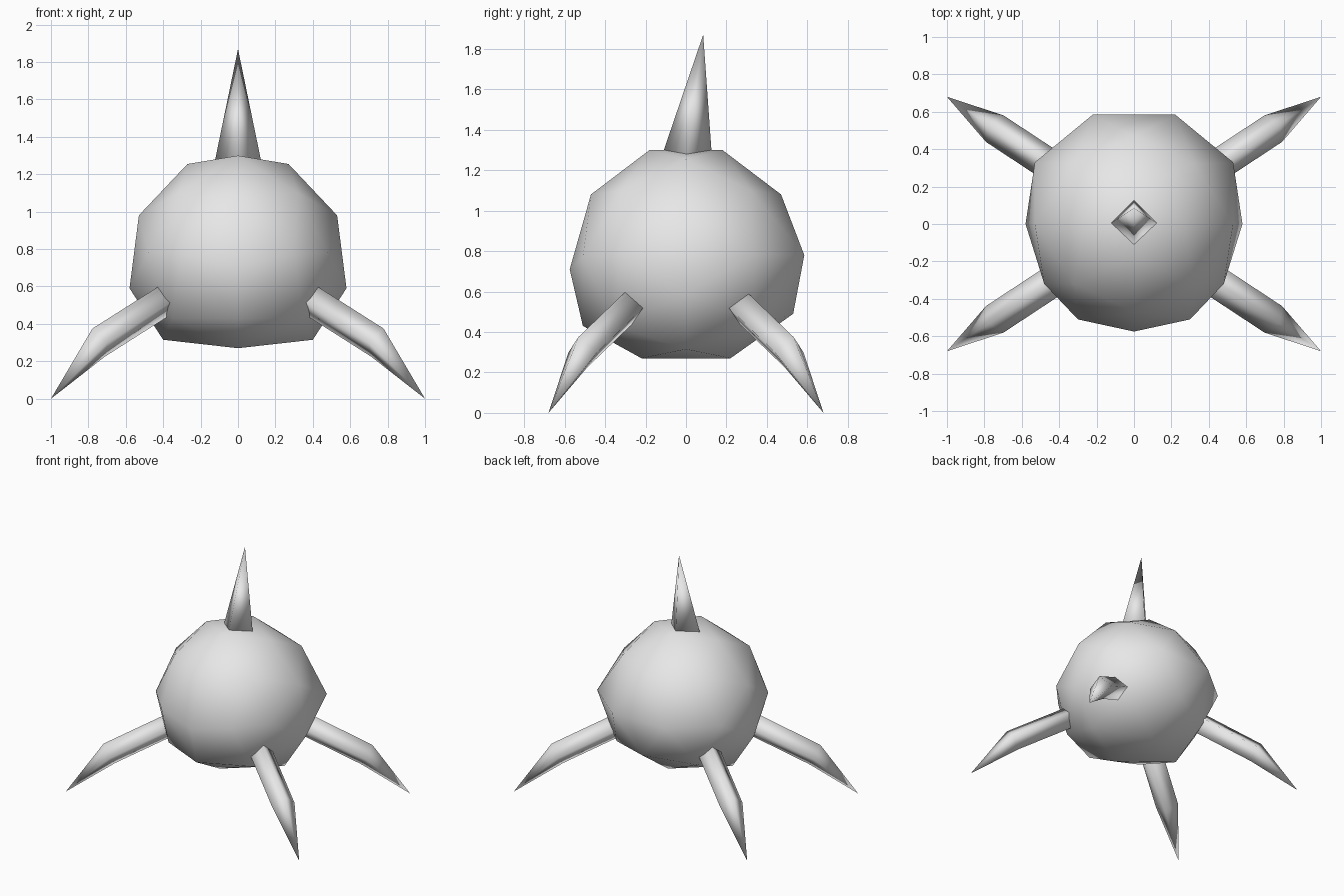
import bpy
import bmesh
import math
from mathutils import Vector

cube = bpy.data.objects.get("Cube")
if cube:
    bpy.data.objects.remove(cube, do_unlink=True)

grey = bpy.data.materials.new("plain_grey")
grey.use_nodes = True
grey.diffuse_color = (0.8, 0.8, 0.8, 1)
grey.node_tree.nodes["Principled BSDF"].inputs["Base Color"].default_value = (0.8, 0.8, 0.8, 1)


def finish(name, bm):
    """Turn a bmesh into a smooth grey object."""
    bmesh.ops.recalc_face_normals(bm, faces=bm.faces)
    for face in bm.faces:
        face.smooth = True
    mesh = bpy.data.meshes.new(name)
    bm.to_mesh(mesh)
    bm.free()
    mesh.materials.append(grey)
    obj = bpy.data.objects.new(name, mesh)
    bpy.context.collection.objects.link(obj)
    return obj


def spike(name, rings, tip, side, up):
    """Four-sided spike: rings of (centre, radius) closed by a pointed tip."""
    bm = bmesh.new()
    loops = []
    for centre, radius in rings:
        loop = []
        for k in range(4):
            a = k * math.pi / 2
            offset = side * math.cos(a) + up * math.sin(a)
            loop.append(bm.verts.new(Vector(centre) + offset * radius))
        loops.append(loop)
    point = bm.verts.new(tip)
    bm.faces.new(loops[0])
    for k in range(4):
        n = (k + 1) % 4
        for low, high in zip(loops, loops[1:]):
            bm.faces.new((low[k], low[n], high[n], high[k]))
        bm.faces.new((loops[-1][k], loops[-1][n], point))
    return finish(name, bm)


# Body: faceted ball, given as one half and mirrored across x
half = [
    (0, -0.18, 1.30), (0, 0.18, 1.30),          # crown
    (0, -0.22, 0.27), (0, 0.22, 0.27),          # underside
    (0, -0.47, 1.08), (0, 0.47, 1.08),          # upper front and back
    (0, -0.51, 0.43), (0, 0.53, 0.49),          # lower front and back
    (0, -0.575, 0.71),                          # front point
    (0.30, -0.51, 0.77), (0.22, 0.585, 0.78),   # front and back edges
    (0.27, 0, 1.255), (0.40, 0, 0.315),         # shoulders and hips
    (0.53, 0, 0.98), (0.58, 0, 0.59),           # side edges
    (0.48, -0.32, 0.78), (0.53, 0.33, 0.78),    # side corners
    (0.32, -0.32, 1.10), (0.32, 0.32, 1.10),
    (0.35, -0.35, 0.43), (0.35, 0.35, 0.44),
]
bm = bmesh.new()
for x, y, z in half:
    bm.verts.new((x, y, z))
    if x:
        bm.verts.new((-x, y, z))
hull = bmesh.ops.convex_hull(bm, input=bm.verts)
loose = [v for v in bm.verts if not v.link_faces]
bmesh.ops.delete(bm, geom=loose, context="VERTS")
finish("body", bm)

# Horn on the crown, leaning slightly back
spike("horn", [((0, 0, 1.24), 0.13)], (0, 0.085, 1.87),
      Vector((1, 0, 0)), Vector((0, 1, 0)))

# Four bent, pointed legs
for x_name, sx in (("left", 1), ("right", -1)):
    for y_name, sy in (("front", -1), ("back", 1)):
        root = Vector((sx * 0.32, sy * 0.23, 0.57))
        knee = Vector((sx * 0.745, sy * 0.51, 0.30))
        axis = (knee - root).normalized()
        side = axis.cross(Vector((0, 0, 1))).normalized()
        up = side.cross(axis)
        spike(f"{y_name}_{x_name}_leg", [(root, 0.085), (knee, 0.085)],
              (sx, sy * 0.68, 0), side, up)
